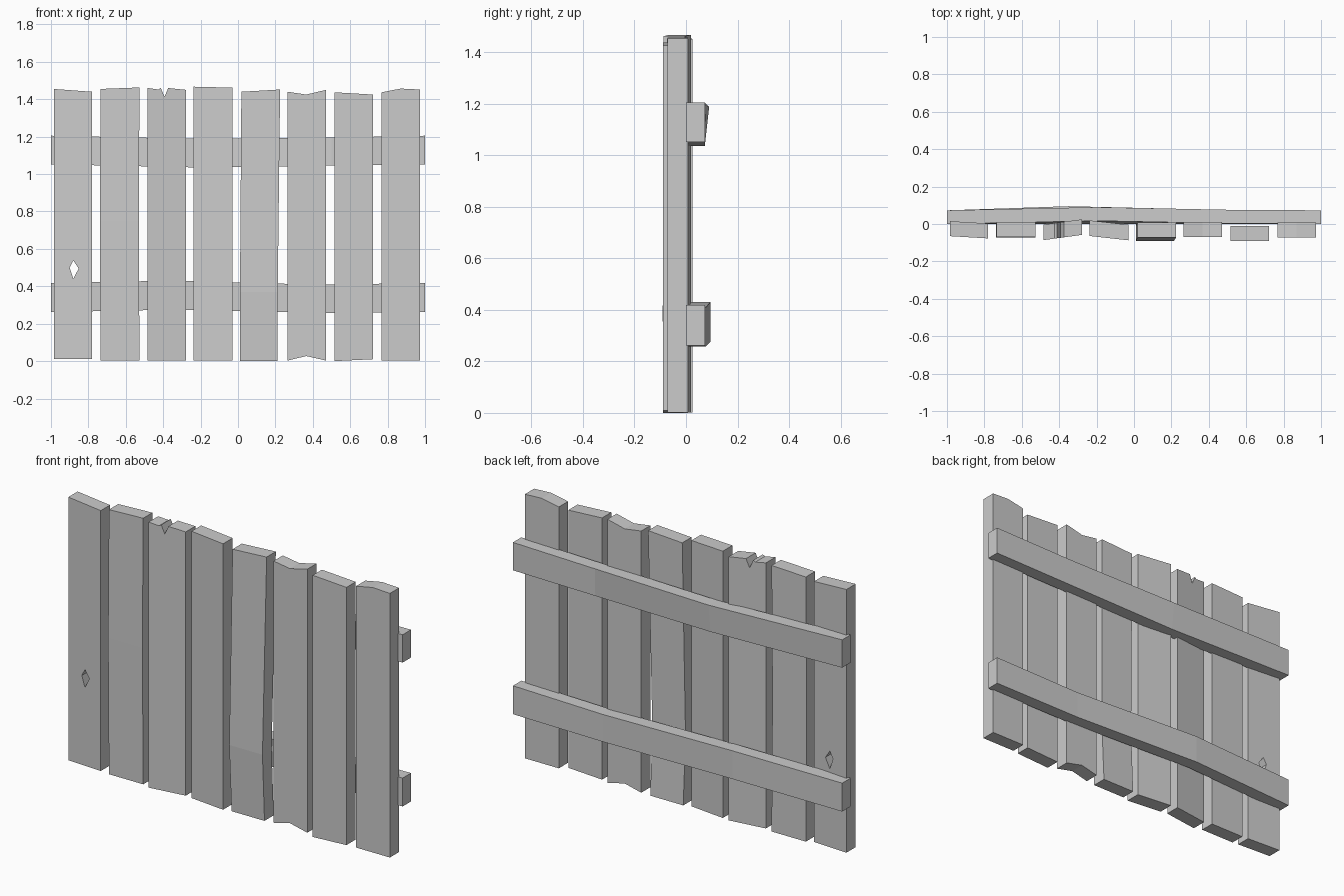
import bpy, bmesh
from mathutils import Vector

if "Cube" in bpy.data.objects:
    bpy.data.objects.remove(bpy.data.objects["Cube"])


def make_object(name, bm):
    bmesh.ops.recalc_face_normals(bm, faces=bm.faces[:])
    mesh = bpy.data.meshes.new(name)
    bm.to_mesh(mesh)
    bm.free()
    obj = bpy.data.objects.new(name, mesh)
    bpy.context.collection.objects.link(obj)
    return obj


def prism(outline, front, back):
    """Extrude an x-z outline from front y to back y."""
    bm = bmesh.new()
    face = bm.faces.new([bm.verts.new((x, front, z)) for x, z in outline])
    res = bmesh.ops.extrude_face_region(bm, geom=[face])
    for v in res["geom"]:
        if isinstance(v, bmesh.types.BMVert):
            v.co.y = back
    return bm


def plank(name, top, bottom, yl, yr, thick=0.08, bend=None):
    """top/bottom edges run left to right; yl, yr are front y at each side.
    bend = (height, dx, dy) kinks the board at a height."""
    bm = prism(bottom + top[::-1], 0, thick)
    if bend:
        z, dx, dy = bend
        bmesh.ops.bisect_plane(bm, geom=bm.verts[:] + bm.edges[:] + bm.faces[:],
                               plane_co=(0, 0, z), plane_no=(0, 0, 1))
        for v in bm.verts:
            if abs(v.co.z - z) < 1e-4:
                v.co += Vector((dx, dy, 0))
    x0, x1 = top[0][0], top[-1][0]
    for v in bm.verts:
        v.co.y += yl + (yr - yl) * (v.co.x - x0) / (x1 - x0)
    return make_object(name, bm)


# Upright boards
board = plank("plank_1", [(-.985, 1.455), (-.78, 1.44)], [(-.985, .01), (-.78, .01)],
              -.065, -.077)
plank("plank_2", [(-.735, 1.455), (-.527, 1.463)], [(-.735, .002), (-.527, .002)],
      -.07, -.07, bend=(.75, -.003, -.003))
plank("plank_3", [(-.483, 1.46), (-.425, 1.452), (-.413, 1.46), (-.393, 1.413),
                  (-.373, 1.46), (-.277, 1.45)],
      [(-.483, .002), (-.277, .002)], -.086, -.058, .083)
plank("plank_4", [(-.237, 1.467), (-.03, 1.462)], [(-.237, .002), (-.03, .002)],
      -.064, -.087, .083)
plank("plank_5", [(.018, 1.44), (.225, 1.452)], [(.012, 0), (.212, 0)],
      -.073, -.073, bend=(.37, -.003, -.018))
plank("plank_6", [(.265, 1.44), (.365, 1.425), (.47, 1.45)],
      [(.265, .003), (.365, .027), (.47, .003)], -.07, -.07)
plank("plank_7", [(.517, 1.437), (.722, 1.425)], [(.517, 0), (.722, .01)],
      -.09, -.09)
plank("plank_8", [(.767, 1.437), (.87, 1.457), (.973, 1.452)],
      [(.767, .002), (.973, .002)], -.072, -.072)

# Diamond knot hole in the first board
cutter = make_object("knot_hole_cutter", prism(
    [(-.9, .5), (-.88, .44), (-.852, .495), (-.88, .538)], -.3, .3))
cutter.hide_render = True
cutter.hide_set(True)
mod = board.modifiers.new("knot_hole", "BOOLEAN")
mod.operation = "DIFFERENCE"
mod.solver = "EXACT"
mod.object = cutter


def rail(name, sections):
    """Each section: x, bottom z, top z, y offset at bottom and top."""
    bm = bmesh.new()
    rings = [[bm.verts.new(c) for c in ((x, yb, z0), (x, yb + .073, z0),
                                        (x, yt + .073, z1), (x, yt, z1))]
             for x, z0, z1, yb, yt in sections]
    for a, b in zip(rings, rings[1:]):
        for i in range(4):
            j = (i + 1) % 4
            bm.faces.new((a[i], a[j], b[j], b[i]))
    bm.faces.new(rings[0])
    bm.faces.new(rings[-1])
    return make_object(name, bm)


# Warped cross rails on the back
rail("upper_rail", [(-1, 1.052, 1.205, 0, 0), (-.2, 1.035, 1.188, 0, .017),
                    (.5, 1.045, 1.195, 0, .003), (1, 1.052, 1.205, 0, 0)])
rail("lower_rail", [(-1, .262, .418, 0, 0), (-.35, .275, .43, .022, .022),
                    (.45, .258, .408, .003, .003), (1, .262, .418, 0, 0)])
